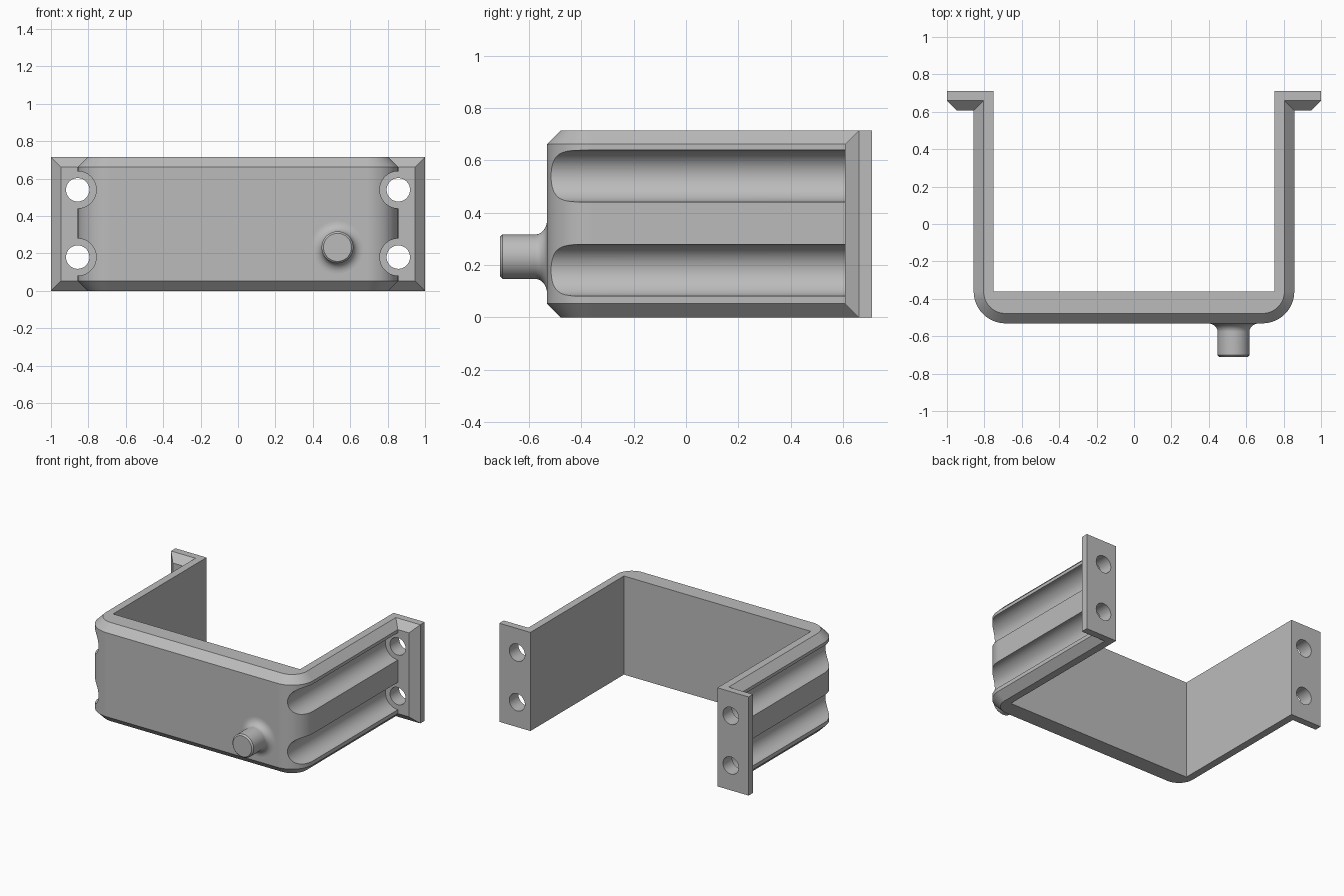
import bpy, bmesh
from math import sin, cos, pi, radians
from mathutils import Matrix, Vector

cube = bpy.data.objects.get("Cube")
if cube:
    bpy.data.objects.remove(cube, do_unlink=True)

# Overall sizes
HEIGHT, BACK, FRONT = 0.715, 0.711, -0.531
LEG_OUT, LEG_IN, FLANGE_Y = 0.857, 0.75, 0.607
CHAMFER, RADIUS = 0.053, 0.17
HOLE_Z = (0.18, 0.54)

grey = bpy.data.materials.new("plain grey")
grey.use_nodes = True
colour = (0.5, 0.5, 0.5, 1)
grey.diffuse_color = colour
grey.node_tree.nodes["Principled BSDF"].inputs["Base Color"].default_value = colour


def add_object(name, bm):
    bmesh.ops.recalc_face_normals(bm, faces=bm.faces[:])
    mesh = bpy.data.meshes.new(name)
    bm.to_mesh(mesh)
    bm.free()
    mesh.materials.append(grey)
    obj = bpy.data.objects.new(name, mesh)
    bpy.context.collection.objects.link(obj)
    return obj


def activate(obj):
    bpy.ops.object.select_all(action="DESELECT")
    obj.select_set(True)
    bpy.context.view_layer.objects.active = obj


def smooth(obj):
    activate(obj)
    bpy.ops.object.shade_smooth_by_angle(angle=radians(20))
    weighted = obj.modifiers.new("even shading", "WEIGHTED_NORMAL")
    weighted.keep_sharp = True


def outline(inset):
    """Plan of the bracket; inset pulls in the outer side for the chamfer."""
    lip_x = 1 - CHAMFER + inset
    side = LEG_OUT - inset
    half = [(1, BACK), (1, FLANGE_Y + CHAMFER),
            (lip_x, FLANGE_Y + inset), (side, FLANGE_Y + inset)]
    steps = 24
    centre_x, centre_y, r = LEG_OUT - RADIUS, FRONT + RADIUS, RADIUS - inset
    for i in range(steps + 1):
        a = -pi / 2 * i / steps
        half.append((centre_x + r * cos(a), centre_y + r * sin(a)))
    inner = [(-LEG_IN, BACK), (-LEG_IN, -0.36), (LEG_IN, -0.36), (LEG_IN, BACK)]
    return half + [(-x, y) for x, y in reversed(half)] + inner


def loft(bm, rings):
    """Skin a list of closed rings and cap both ends."""
    rows = [[bm.verts.new(p) for p in ring] for ring in rings]
    n = len(rows[0])
    for low, high in zip(rows, rows[1:]):
        for i in range(n):
            j = (i + 1) % n
            bm.faces.new((low[i], low[j], high[j], high[i]))
    bm.faces.new(rows[0])
    bm.faces.new(rows[-1])


# Bracket body: U-shaped band with flanges and a chamfered outer edge
bm = bmesh.new()
levels = [(0, CHAMFER), (CHAMFER, 0), (HEIGHT - CHAMFER, 0), (HEIGHT, CHAMFER)]
loft(bm, [[(x, y, z) for x, y in outline(inset)] for z, inset in levels])
bmesh.ops.remove_doubles(bm, verts=bm.verts[:], dist=1e-5)
bmesh.ops.dissolve_limit(bm, angle_limit=radians(0.5),
                         verts=bm.verts[:], edges=bm.edges[:])
bracket = add_object("bracket_body", bm)


def cut_rods(name, radius, y0, y1):
    """Cut four rods running along y, at the hole centres."""
    bm = bmesh.new()
    for x in (-LEG_OUT, LEG_OUT):
        for z in HOLE_Z:
            place = Matrix.Translation((x, (y0 + y1) / 2, z)) @ Matrix.Rotation(pi / 2, 4, "X")
            bmesh.ops.create_cone(bm, cap_ends=True, segments=72, radius1=radius,
                                  radius2=radius, depth=y1 - y0, matrix=place)
    cutter = add_object(name, bm)
    cutter.hide_render = True
    cut = bracket.modifiers.new(name, "BOOLEAN")
    cut.operation, cut.solver, cut.object = "DIFFERENCE", "EXACT", cutter
    activate(bracket)
    bpy.ops.object.modifier_apply(modifier=cut.name)
    bpy.data.objects.remove(cutter, do_unlink=True)


# Driver grooves along the legs, then screw holes through the flanges
cut_rods("groove_cutter", 0.099, -0.9, FLANGE_Y)
cut_rods("hole_cutter", 0.0625, 0.55, 0.85)
smooth(bracket)

# Front pin: turned profile with a flared base and a small end chamfer
PIN_R, FLARE, TIP = 0.085, 0.055, -0.711
profile = [(PIN_R + FLARE, FRONT + 0.03)]
for i in range(11):
    a = pi / 2 * i / 10
    profile.append((PIN_R + FLARE * (1 - sin(a)), FRONT - 0.045 * (1 - cos(a))))
profile += [(PIN_R, TIP + 0.01), (PIN_R - 0.01, TIP)]
bm = bmesh.new()
centre = Vector((0.532, 0, 0.232))
turn = [2 * pi * i / 64 for i in range(64)]
loft(bm, [[centre + Vector((r * cos(a), y, r * sin(a))) for a in turn]
          for r, y in profile])
smooth(add_object("front_pin", bm))
